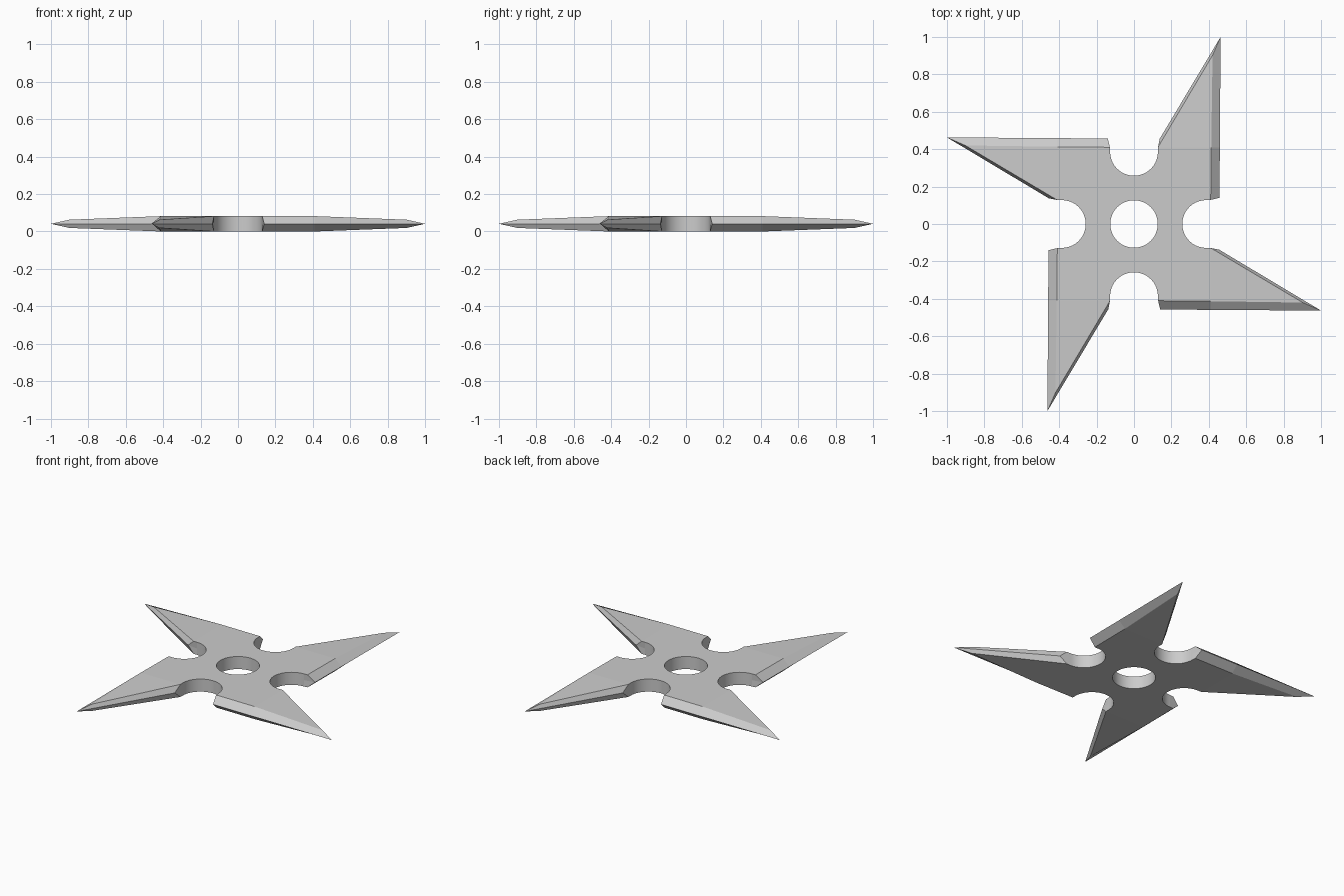
import bpy, bmesh
from math import sin, cos, pi
from mathutils import Matrix

if "Cube" in bpy.data.objects:
    bpy.data.objects.remove(bpy.data.objects["Cube"])

MID, HALF = 0.041, 0.041          # mid-plane height and half thickness
HOLE, NOTCH, OFF, N = 0.127, 0.128, 0.386, 10

def arc(cx, cy, r, a0, a1):
    return [(cx + r * cos(a0 + (a1 - a0) * i / N),
             cy + r * sin(a0 + (a1 - a0) * i / N)) for i in range(N + 1)]

hole = arc(0, 0, HOLE, pi / 2, 0)
east = arc(OFF, 0, NOTCH, pi, pi / 2)
north = arc(0, OFF, NOTCH, 0, -pi / 2)

bm = bmesh.new()

def face(pts, side, smooth=False):
    vs = [bm.verts.new((x, y, MID + side * z)) for x, y, z in pts]
    bm.faces.new(vs if side > 0 else vs[::-1]).smooth = smooth

def up(p, z=HALF):
    return (p[0], p[1], z)

# flat-face corners and sharp mid-plane edge of one blade
A, C, B = (0.41, 0.129, HALF), (0.413, 0.41, HALF), (0.128, 0.41, HALF)
T = (0.42, 0.902, 0.022)
a, c, b, t = (0.457, 0.14, 0), (0.459, 0.41, 0), (0.137, 0.455, 0), (0.463, 1.0, 0)

for side in (1, -1):
    # flat hub quarter and tapering blade face
    face([up(p) for p in hole + east] + [A, C, B] + [up(p) for p in north], side)
    face([C, T, B], side)
    # ground bevels along both blade edges
    face([A, a, c, C], side)
    face([C, c, t, T], side)
    face([T, t, b, B], side)
    # small end walls between blade and notches
    e, n = east[-1], north[0]
    face([up(e), up(e, 0), a, A], side)
    face([B, b, up(n, 0), up(n)], side)
    # rounded walls of the hole and notches
    for line in (hole, east, north):
        for p, q in zip(line, line[1:]):
            face([up(p), up(p, 0), up(q, 0), up(q)], side, True)

# repeat the quarter around the centre
quarter = bm.verts[:] + bm.edges[:] + bm.faces[:]
for k in (1, 2, 3):
    new = bmesh.ops.duplicate(bm, geom=quarter)["geom"]
    bmesh.ops.rotate(bm, cent=(0, 0, 0), matrix=Matrix.Rotation(k * pi / 2, 3, 'Z'),
                     verts=[g for g in new if isinstance(g, bmesh.types.BMVert)])
bmesh.ops.remove_doubles(bm, verts=bm.verts[:], dist=0.0005)
bmesh.ops.recalc_face_normals(bm, faces=bm.faces[:])

mesh = bpy.data.meshes.new("throwing_star")
bm.to_mesh(mesh)
bm.free()
bpy.context.collection.objects.link(bpy.data.objects.new("throwing_star", mesh))
